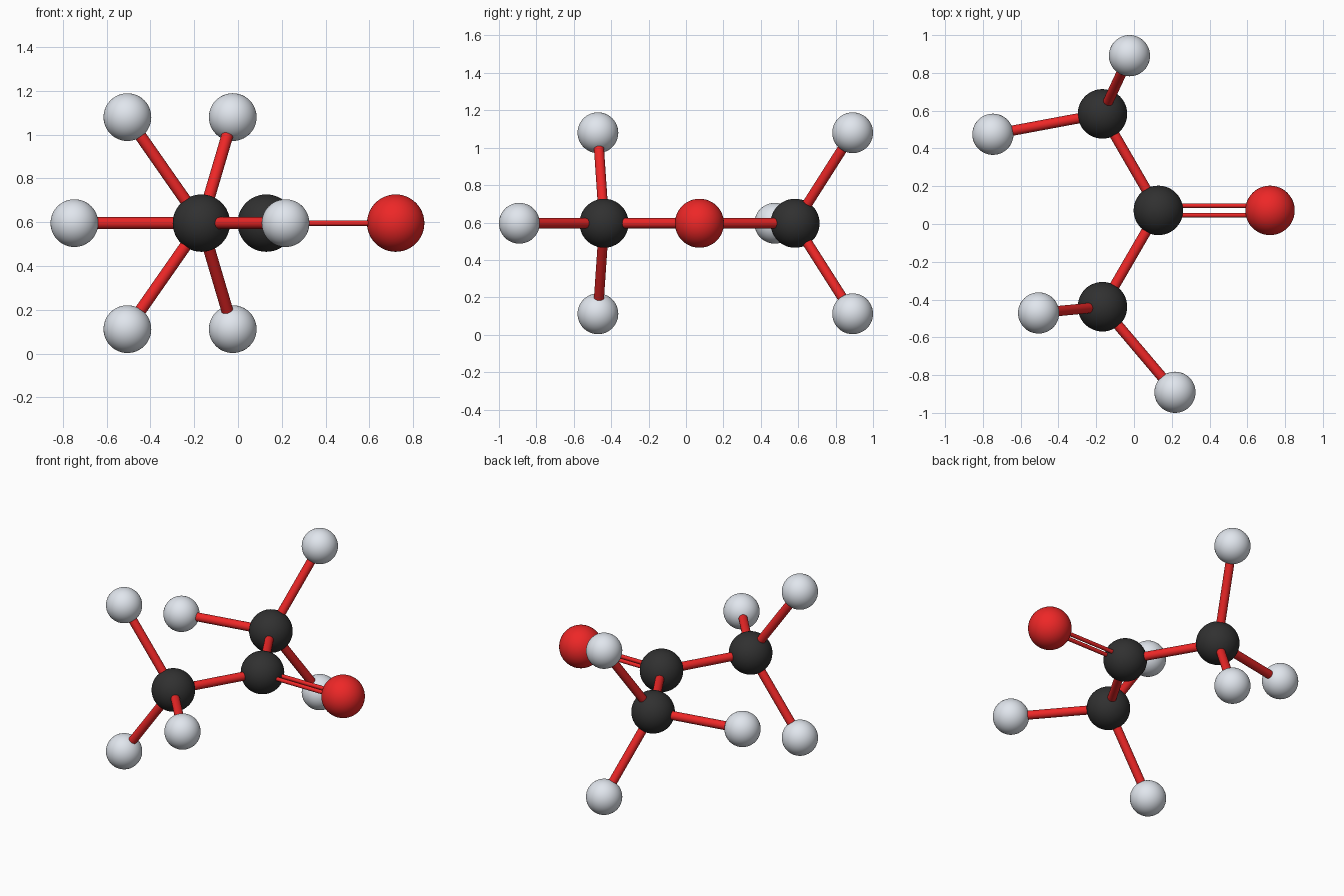
import bpy
from mathutils import Vector

if "Cube" in bpy.data.objects:
    bpy.data.objects.remove(bpy.data.objects["Cube"])


def material(name, color):
    m = bpy.data.materials.new(name)
    m.diffuse_color = (*color, 1)
    m.use_nodes = True
    m.node_tree.nodes["Principled BSDF"].inputs["Base Color"].default_value = m.diffuse_color
    return m


RED = material("red", (0.85, 0.02, 0.02))
BLACK = material("black", (0.03, 0.03, 0.03))
WHITE = material("white", (0.75, 0.79, 0.85))
MID, DZ = 0.596, 0.484      # molecule plane, hydrogen height above or below it


def finish(name, mat):
    ob = bpy.context.object
    ob.name = name
    ob.data.materials.append(mat)
    bpy.ops.object.shade_smooth_by_angle()
    return ob


def atom(name, pos, radius, mat):
    bpy.ops.mesh.primitive_uv_sphere_add(segments=48, ring_count=24,
                                         radius=radius, location=pos)
    finish(name, mat)


def bond(name, a, b, radius=0.027):
    d = b - a
    bpy.ops.mesh.primitive_cylinder_add(vertices=24, radius=radius,
                                        depth=d.length, location=(a + b) / 2)
    ob = finish(name, RED)
    ob.rotation_euler = d.to_track_quat('Z', 'Y').to_euler()


# Central carbon with double-bonded oxygen
centre = Vector((0.129, 0.072, MID))
oxygen = Vector((0.72, 0.072, MID))
atom("central_carbon", centre, 0.131, BLACK)
atom("oxygen", oxygen, 0.131, RED)
for side in (-1, 1):
    off = Vector((0, 0.025 * side, 0))
    bond("double_bond", centre + off, oxygen + off, 0.0125)

# Two methyl groups: carbon, in-plane hydrogen, mirrored pair of hydrogens
groups = [
    ((-0.167, 0.583), (-0.747, 0.475), (-0.024, 0.891)),
    ((-0.167, -0.438), (0.217, -0.891), (-0.505, -0.471)),
]
for c, flat, pair in groups:
    carbon = Vector((*c, MID))
    atom("methyl_carbon", carbon, 0.131, BLACK)
    bond("carbon_bond", centre, carbon)
    for xy, dz in ((flat, 0), (pair, DZ), (pair, -DZ)):
        h = Vector((*xy, MID + dz))
        atom("hydrogen", h, 0.109, WHITE)
        bond("hydrogen_bond", carbon, h)
